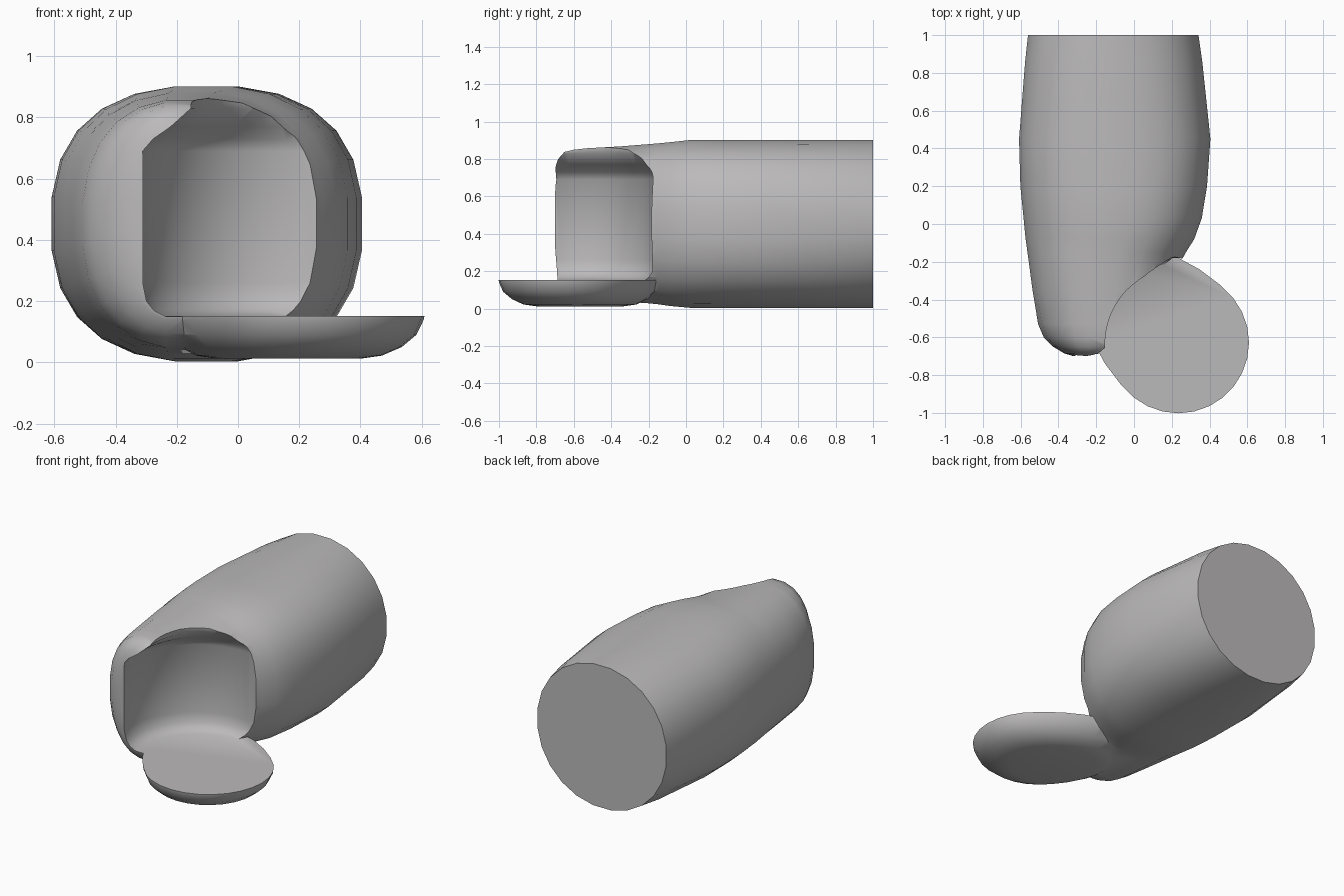
import bpy, bmesh, math

if "Cube" in bpy.data.objects:
    bpy.data.objects.remove(bpy.data.objects["Cube"])

grey = bpy.data.materials.new("neutral_grey")
grey.diffuse_color = (0.5, 0.49, 0.495, 1)
grey.use_nodes = True
grey.node_tree.nodes["Principled BSDF"].inputs["Base Color"].default_value = grey.diffuse_color


def loft(name, rings):
    """Skin a list of equal-length point rings and cap both ends."""
    bm = bmesh.new()
    loops = [[bm.verts.new(p) for p in ring] for ring in rings]
    n = len(loops[0])
    for a, b in zip(loops, loops[1:]):
        for i in range(n):
            j = (i + 1) % n
            bm.faces.new((a[i], a[j], b[j], b[i]))
    bm.faces.new(loops[0])
    bm.faces.new(loops[-1])
    bmesh.ops.recalc_face_normals(bm, faces=bm.faces)
    mesh = bpy.data.meshes.new(name)
    bm.to_mesh(mesh)
    bm.free()
    obj = bpy.data.objects.new(name, mesh)
    bpy.context.collection.objects.link(obj)
    mesh.materials.append(grey)
    return obj


def section(y, x0, x1, z0, z1, power, n=24):
    """Rounded section across the body at a given y (power 2 is an ellipse)."""
    pts = []
    for i in range(n):
        a = 2 * math.pi * (i + 0.5) / n
        c, s = math.cos(a), math.sin(a)
        px = math.copysign(abs(c) ** (2 / power), c)
        pz = math.copysign(abs(s) ** (2 / power), s)
        pts.append(((x0 + x1) / 2 + px * (x1 - x0) / 2, y,
                    (z0 + z1) / 2 + pz * (z1 - z0) / 2))
    return pts


def disc(z, cx, cy, r, n, stretch=1.0):
    """Circle at height z, its back half stretched towards the hollow."""
    pts = []
    for i in range(n):
        a = 2 * math.pi * i / n
        x, y = r * math.cos(a), r * math.sin(a)
        back = max(0.0, (y - x) / 2) * (stretch - 1)
        pts.append((cx + x - back, cy + y + back, z))
    return pts


# Barrel body, swelling in the middle and rounding off at the front
body = loft("body", [section(*s) for s in [
    (1.00, -0.565, 0.345, 0.00, 0.905, 2.05),
    (0.86, -0.58, 0.365, 0.00, 0.905, 2.25),
    (0.45, -0.612, 0.408, 0.00, 0.905, 2.5),
    (0.20, -0.605, 0.39, 0.00, 0.905, 2.5),
    (0.03, -0.588, 0.362, 0.00, 0.905, 2.45),
    (-0.08, -0.577, 0.322, 0.01, 0.893, 2.4),
    (-0.15, -0.567, 0.278, 0.02, 0.886, 2.4),
    (-0.20, -0.56, 0.25, 0.025, 0.882, 2.4),
    (-0.35, -0.54, 0.22, 0.035, 0.870, 2.4),
    (-0.53, -0.51, 0.16, 0.045, 0.860, 2.35),
    (-0.60, -0.48, 0.11, 0.06, 0.852, 2.35),
    (-0.65, -0.43, 0.04, 0.09, 0.84, 2.35),
    (-0.685, -0.37, -0.06, 0.14, 0.80, 2.35),
    (-0.70, -0.32, -0.12, 0.20, 0.75, 2.35)]])

# Scooped hollow at the front corner: wider inside than at the top lip
cutter = loft("hollow_cutter", [disc(*d, 48) for d in [
    (0.15, 0.17, -0.63, 0.41),
    (0.17, 0.15, -0.625, 0.43),
    (0.20, 0.14, -0.62, 0.445),
    (0.26, 0.135, -0.62, 0.453),
    (0.69, 0.135, -0.62, 0.453),
    (0.73, 0.155, -0.62, 0.44),
    (0.77, 0.195, -0.63, 0.42),
    (0.83, 0.245, -0.63, 0.40),
    (1.00, 0.26, -0.63, 0.40)]])
cutter.hide_render = True
cut = body.modifiers.new("hollow", 'BOOLEAN')
cut.operation = 'DIFFERENCE'
cut.solver = 'EXACT'
cut.object = cutter
bpy.context.view_layer.objects.active = body
bpy.ops.object.modifier_apply(modifier=cut.name)
bpy.data.objects.remove(cutter)

# Round doorstep dish, running back under the hollow floor
dish = loft("doorstep", [disc(*d, 28, 1.6) for d in [
    (0.012, 0.20, -0.60, 0.20),
    (0.022, 0.21, -0.61, 0.26),
    (0.05, 0.225, -0.62, 0.31),
    (0.09, 0.233, -0.628, 0.35),
    (0.14, 0.235, -0.628, 0.372),
    (0.152, 0.235, -0.628, 0.374)]])

# Fuse the dish with the body so floor and doorstep are one surface
join = body.modifiers.new("doorstep", 'BOOLEAN')
join.operation = 'UNION'
join.solver = 'EXACT'
join.object = dish
bpy.context.view_layer.objects.active = body
bpy.ops.object.modifier_apply(modifier=join.name)
bpy.data.objects.remove(dish)

bpy.ops.object.select_all(action='DESELECT')
body.select_set(True)
bpy.context.view_layer.objects.active = body
bpy.ops.object.shade_smooth_by_angle(angle=math.radians(45))
